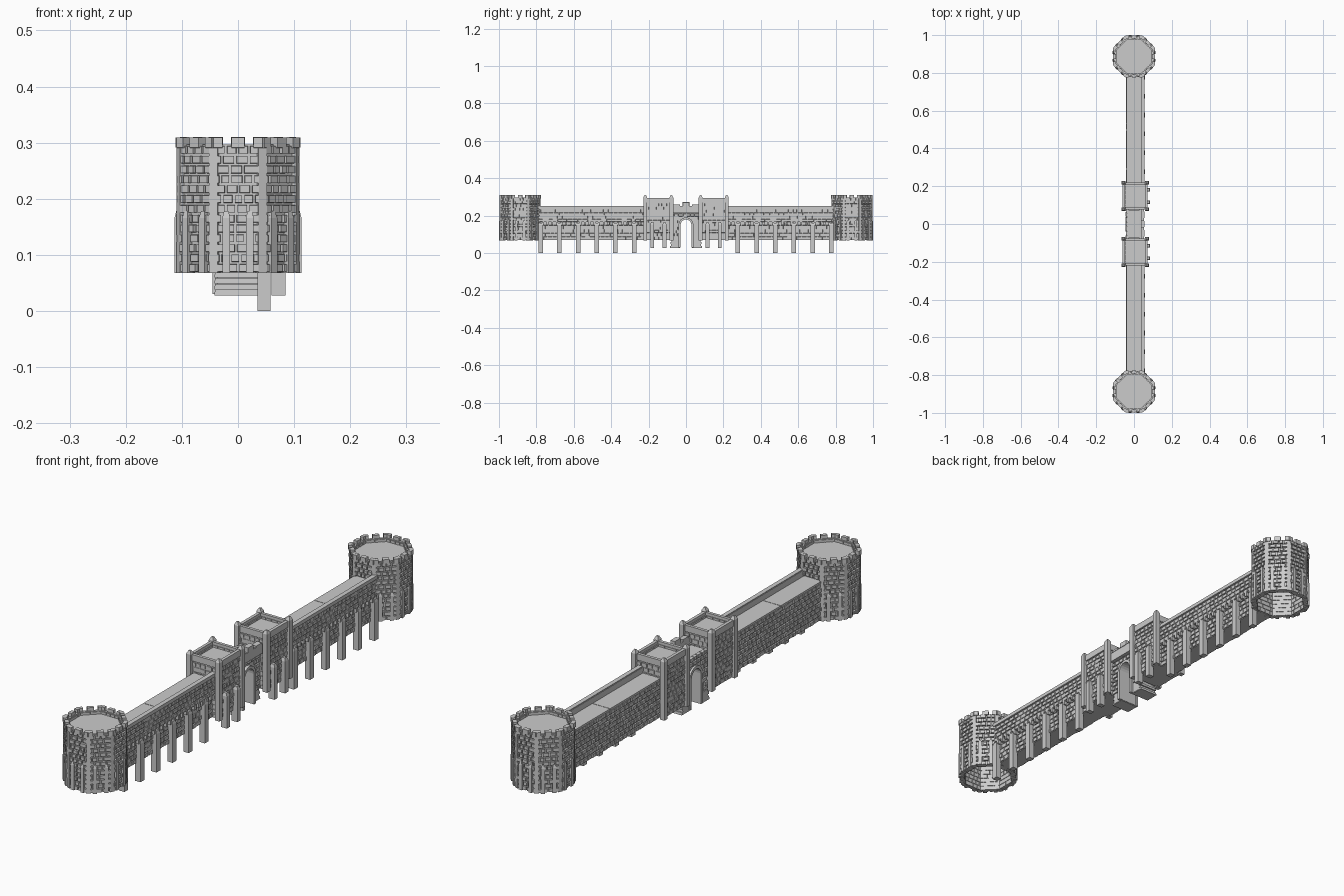
import bpy, bmesh, math, random
from mathutils import Matrix, Vector

if "Cube" in bpy.data.objects:
    bpy.data.objects.remove(bpy.data.objects["Cube"])

random.seed(4)
PI = math.pi
FACES = [(0, 1, 3, 2), (4, 6, 7, 5), (0, 4, 5, 1), (2, 3, 7, 6), (0, 2, 6, 4), (1, 5, 7, 3)]


class Part:
    """Collects boxes into one named mesh object."""
    def __init__(self, name):
        self.name, self.v, self.f = name, [], []

    def box(self, x, y, z, m=Matrix(), taper=0.0, cap=0.0):
        # taper shrinks the outer (+x) face, cap shrinks the top face
        n = len(self.v)
        for i in range(2):
            for j in range(2):
                for k in range(2):
                    p = Vector((x[i], y[j], z[k]))
                    if i:
                        p.y += taper * (1 - 2 * j)
                        p.z += taper * (1 - 2 * k)
                    if k and cap:
                        p.x += cap * (1 - 2 * i)
                        p.y += cap * (1 - 2 * j)
                    self.v.append(m @ p)
        self.f += [tuple(n + q for q in f) for f in FACES]

    def post(self, x, y, z, cap_h, cap, m=Matrix()):
        # shaft with a chamfered top
        self.box(x, y, (z[0], z[1] - cap_h), m)
        self.box(x, y, (z[1] - cap_h, z[1]), m, cap=cap)

    def bricks(self, m, y, z, row, width, x, skip=None):
        # staggered courses of slightly irregular stones facing local +x
        rows = max(1, round((z[1] - z[0]) / row))
        h = (z[1] - z[0]) / rows
        for r in range(rows):
            a = y[0]
            w = width * (0.5 if r % 2 else 1)
            while a < y[1] - 1e-4:
                b = min(y[1], a + w * random.uniform(0.8, 1.2))
                if y[1] - b < width * 0.35:
                    b = y[1]
                zc = z[0] + (r + 0.5) * h
                if not (skip and skip((a + b) / 2, zc)):
                    g = 0.001
                    self.box((x[0], x[1] - random.uniform(0, 0.003)), (a + g, b - g),
                             (zc - h / 2 + g, zc + h / 2 - g), m, taper=0.0015)
                a, w = b, width

    def done(self):
        me = bpy.data.meshes.new(self.name)
        me.from_pydata(self.v, [], self.f)
        bm = bmesh.new()
        bm.from_mesh(me)
        bmesh.ops.recalc_face_normals(bm, faces=bm.faces)
        bm.to_mesh(me)
        bm.free()
        ob = bpy.data.objects.new(self.name, me)
        bpy.context.collection.objects.link(ob)


def frame(x, y, angle=0.0):
    return Matrix.Translation((x, y, 0)) @ Matrix.Rotation(angle, 4, 'Z')


def octagon(part, cy, radii, z):
    # octagonal ring (two apothems) or solid slab (one)
    n, k = len(part.v), 1 / math.cos(PI / 8)
    for r in radii:
        for h in z:
            part.v += [Vector((r * k * math.cos(PI / 8 + i * PI / 4),
                               cy + r * k * math.sin(PI / 8 + i * PI / 4), h)) for i in range(8)]
    loops = [range(n + 8 * i, n + 8 * i + 8) for i in range(2 * len(radii))]
    pairs = [(0, 1)] if len(radii) == 1 else [(0, 1), (1, 3), (3, 2), (2, 0)]
    for a, b in pairs:
        for i in range(8):
            j = (i + 1) % 8
            part.f.append((loops[a][i], loops[a][j], loops[b][j], loops[b][i]))
    if len(radii) == 1:
        part.f += [tuple(loops[0]), tuple(loops[1])]


for s, tag in ((1, "back"), (-1, "front")):
    # end tower: hollow octagonal shell, deck, stones, pilasters and merlons
    cy = s * 0.887
    t = Part(f"{tag}_tower_shell")
    octagon(t, cy, (0.102, 0.092), (0.07, 0.297))
    t.done()
    t = Part(f"{tag}_tower_deck")
    octagon(t, cy, (0.095,), (0.276, 0.285))
    t.done()
    stones = Part(f"{tag}_tower_stones")
    trim = Part(f"{tag}_tower_pilasters")
    merlons = Part(f"{tag}_tower_merlons")
    for i in range(8):
        m = frame(0, cy, i * PI / 4)
        stones.bricks(m, (-0.04, 0.04), (0.068, 0.296), 0.0175, 0.021, (0.089, 0.11))
        for u in (-0.021, 0.021):
            trim.post((0.095, 0.113), (u - 0.007, u + 0.007), (0.068, 0.178), 0.012, 0.003, m)
        merlons.box((0.095, 0.111), (-0.0125, 0.0125), (0.29, 0.31), m, taper=0.001)
        for u in (-0.036, 0.036):
            merlons.box((0.095, 0.111), (u - 0.009, u + 0.009), (0.29, 0.31), m, taper=0.001)
        c = frame(0, cy, i * PI / 4 + PI / 8)
        trim.box((0.1, 0.115), (-0.008, 0.008), (0.068, 0.298), c)
    for p in (stones, trim, merlons):
        p.done()

    # curtain wall with walkway slabs and outer parapet
    span = sorted((s * 0.215, s * 0.79))
    w = Part(f"{tag}_wall_core")
    w.box((-0.037, 0.038), span, (0.07, 0.218))
    w.box((0.036, 0.048), span, (0.165, 0.247))
    w.done()
    w = Part(f"{tag}_walkway")
    for a, b in ((0.215, 0.529), (0.531, 0.785)):
        w.box((-0.041, 0.042), sorted((s * a, s * b)), (0.216, 0.224))
    w.done()
    w = Part(f"{tag}_wall_stones")
    w.bricks(frame(0, 0), span, (0.07, 0.165), 0.0175, 0.026, (0.03, 0.043))
    w.bricks(frame(0, 0), span, (0.165, 0.235), 0.0175, 0.026, (0.04, 0.053))
    w.bricks(frame(0, 0, PI), (-span[1], -span[0]), (0.07, 0.217), 0.0175, 0.026, (0.03, 0.043))
    w.done()
    w = Part(f"{tag}_parapet_coping")
    w.box((0.038, 0.056), span, (0.236, 0.25))
    w.done()

    # piers that carry the parapet, and small corbels between them
    p = Part(f"{tag}_wall_piers")
    for i in range(6):
        y = s * (0.277 + 0.1 * i)
        p.post((0.035, 0.058), (y - 0.012, y + 0.012), (0, 0.16), 0.01, 0.003)
    p.done()
    p = Part(f"{tag}_corbels")
    for i in range(22):
        y = s * (0.24 + 0.025 * i)
        p.box((0.036, 0.053), (y - 0.005, y + 0.005), (0.15, 0.167))
    p.done()

    # gate tower: square body, deck, parapets, stones, corner posts
    cy = s * 0.148
    g = Part(f"{tag}_gate_tower_body")
    y0, y1 = cy - 0.067, cy + 0.067
    g.box((-0.054, 0.066), (y0, y1), (0.07, 0.276))
    for x in ((-0.06, -0.048), (0.06, 0.072)):
        g.box(x, (y0, y1), (0.27, 0.295))
    for y in ((y0 - 0.004, y0 + 0.008), (y1 - 0.008, y1 + 0.004)):
        g.box((-0.054, 0.066), y, (0.27, 0.295))
    g.done()
    g = Part(f"{tag}_gate_tower_stones")
    for i in range(4):
        hw, d = (0.067, 0.0645) if i % 2 == 0 else (0.06, 0.071)
        g.bricks(frame(0.006, cy, i * PI / 2), (-hw, hw), (0.07, 0.285), 0.018, 0.024, (d - 0.015, d))
    g.done()
    g = Part(f"{tag}_gate_tower_corner_posts")
    for x in (-0.056, 0.069):
        for y in (cy - 0.07, cy + 0.07):
            g.post((x - 0.01, x + 0.01), (y - 0.01, y + 0.01), (0.068, 0.309), 0.012, 0.006)
    g.done()
    g = Part(f"{tag}_gate_tower_buttresses")
    for y in (s * 0.115, s * 0.181):
        g.post((0.06, 0.085), (y - 0.01, y + 0.01), (0.028, 0.165), 0.012, 0.004)
    g.done()

    # stepped stone footing beside the gate passage
    f = Part(f"{tag}_gate_footing")
    for r in range(4):
        e = (0.086, 0.08, 0.084, 0.078)[r]
        f.box((-0.042, 0.037), sorted((s * 0.032, s * e)), (0.028 + r * 0.0105, 0.038 + r * 0.0105), cap=0.001)
    f.done()


# gatehouse wall and raised arch trim, extruded along x from arched profiles
def arch(hw, spring):
    pts = [(hw * math.cos(a * PI / 10), spring + hw * math.sin(a * PI / 10)) for a in range(11)]
    return [(hw, 0.03)] + pts + [(-hw, 0.03)]


def extrude_profile(name, outline, x0, x1):
    bm = bmesh.new()
    face = bm.faces.new([bm.verts.new((x0, y, z)) for y, z in outline])
    ext = bmesh.ops.extrude_face_region(bm, geom=[face])
    bmesh.ops.translate(bm, vec=(x1 - x0, 0, 0),
                        verts=[v for v in ext["geom"] if isinstance(v, bmesh.types.BMVert)])
    bm.faces.new([v for v in face.verts]) if not face.is_valid else None
    bmesh.ops.recalc_face_normals(bm, faces=bm.faces)
    me = bpy.data.meshes.new(name)
    bm.to_mesh(me)
    bm.free()
    bpy.context.collection.objects.link(bpy.data.objects.new(name, me))


extrude_profile("gate_wall", arch(0.03, 0.15) + [(-0.075, 0.03), (-0.075, 0.225), (0.075, 0.225), (0.075, 0.03)],
                -0.037, 0.038)
for name, x0, x1 in (("gate_arch_trim_right", 0.034, 0.05), ("gate_arch_trim_left", -0.045, -0.034)):
    extrude_profile(name, arch(0.029, 0.15) + arch(0.04, 0.15)[::-1], x0, x1)


def opening(y, z):
    return abs(y) < 0.044 and z < 0.195


g = Part("gate_stones")
for ang in (0, PI):
    g.bricks(frame(0, 0, ang), (-0.078, 0.078), (0.07, 0.23), 0.0175, 0.024, (0.03, 0.044), opening)
g.done()

# gate parapet and merlons
g = Part("gate_parapet")
g.box((0.036, 0.054), (-0.078, 0.078), (0.215, 0.252))
for y in (-0.05, 0, 0.05):
    h = 0.272 if y == 0 else 0.26
    g.box((0.036, 0.056), (y - 0.018, y + 0.018), (0.25, h), taper=0.001)
g.done()
